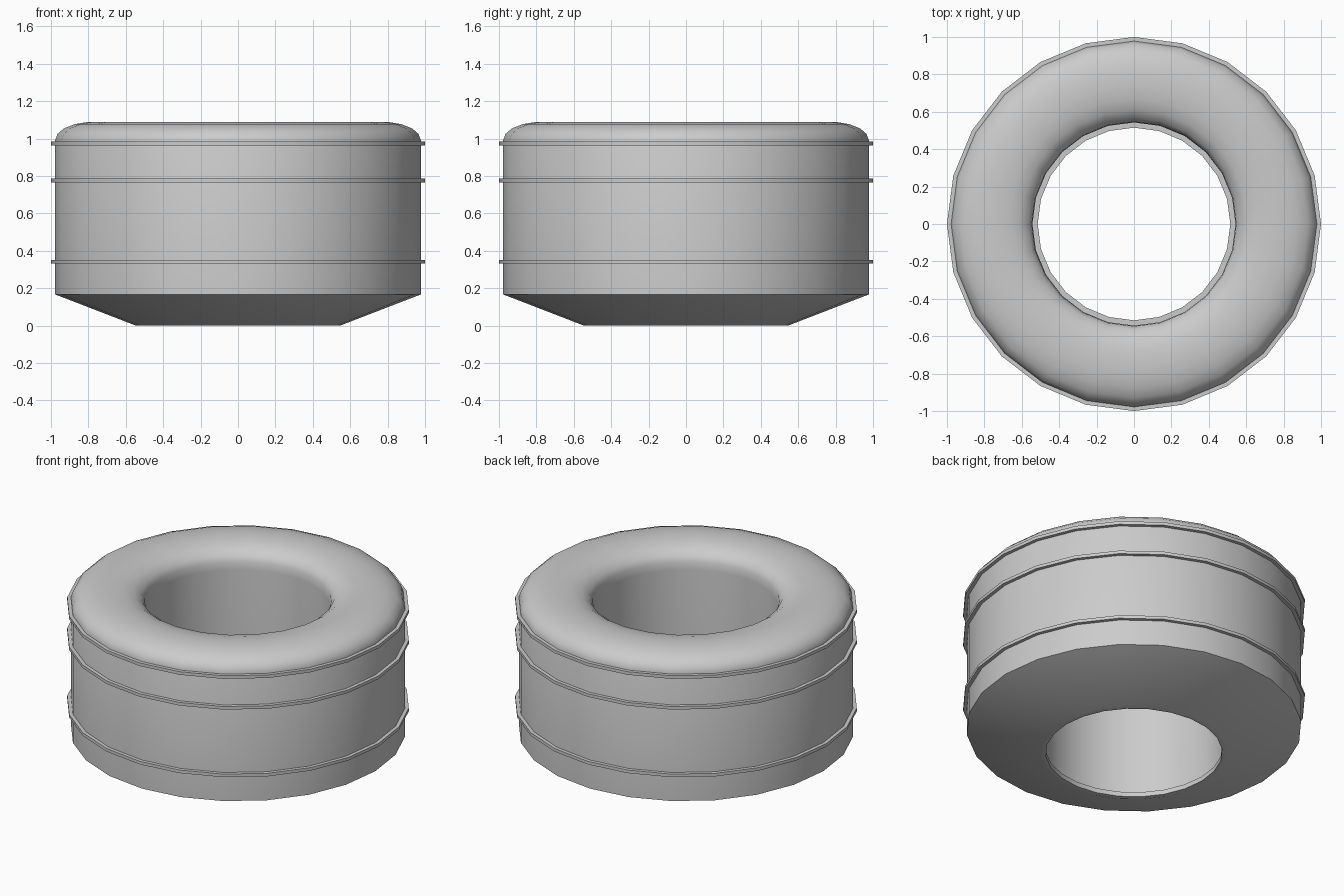
import bpy, bmesh, math

if "Cube" in bpy.data.objects:
    bpy.data.objects.remove(bpy.data.objects["Cube"])

SIDES = 24


def lathe(name, profile, angle):
    """Revolve a closed (radius, z) profile around the z axis."""
    bm = bmesh.new()
    rings = []
    for i in range(SIDES):
        a = 2 * math.pi * i / SIDES
        rings.append([bm.verts.new((r * math.cos(a), r * math.sin(a), z))
                      for r, z in profile])
    n = len(profile)
    for i in range(SIDES):
        p, q = rings[i], rings[(i + 1) % SIDES]
        for j in range(n):
            k = (j + 1) % n
            bm.faces.new((p[j], q[j], q[k], p[k]))
    bmesh.ops.recalc_face_normals(bm, faces=bm.faces)
    mesh = bpy.data.meshes.new(name)
    bm.to_mesh(mesh)
    bm.free()
    obj = bpy.data.objects.new(name, mesh)
    bpy.context.collection.objects.link(obj)
    bpy.ops.object.select_all(action='DESELECT')
    obj.select_set(True)
    bpy.context.view_layer.objects.active = obj
    bpy.ops.object.shade_smooth_by_angle(angle=math.radians(angle))
    return obj


# Ring body: conical underside, straight side, rounded top, bore with bottom lip
lathe("ring_body", [
    (0.515, 0.0), (0.545, 0.0), (0.978, 0.167), (0.978, 0.99),
    (0.965, 1.025), (0.93, 1.055), (0.875, 1.077), (0.81, 1.088),
    (0.74, 1.09), (0.67, 1.083), (0.61, 1.066), (0.565, 1.035),
    (0.547, 1.0), (0.543, 0.95), (0.543, 0.03), (0.515, 0.03),
], 40)

# Raised bands around the side
for label, z in (("lower", 0.341), ("middle", 0.776), ("upper", 0.974)):
    lathe(label + "_band", [
        (0.96, z - 0.01), (1.0, z - 0.01), (1.0, z + 0.01), (0.96, z + 0.01),
    ], 40)
